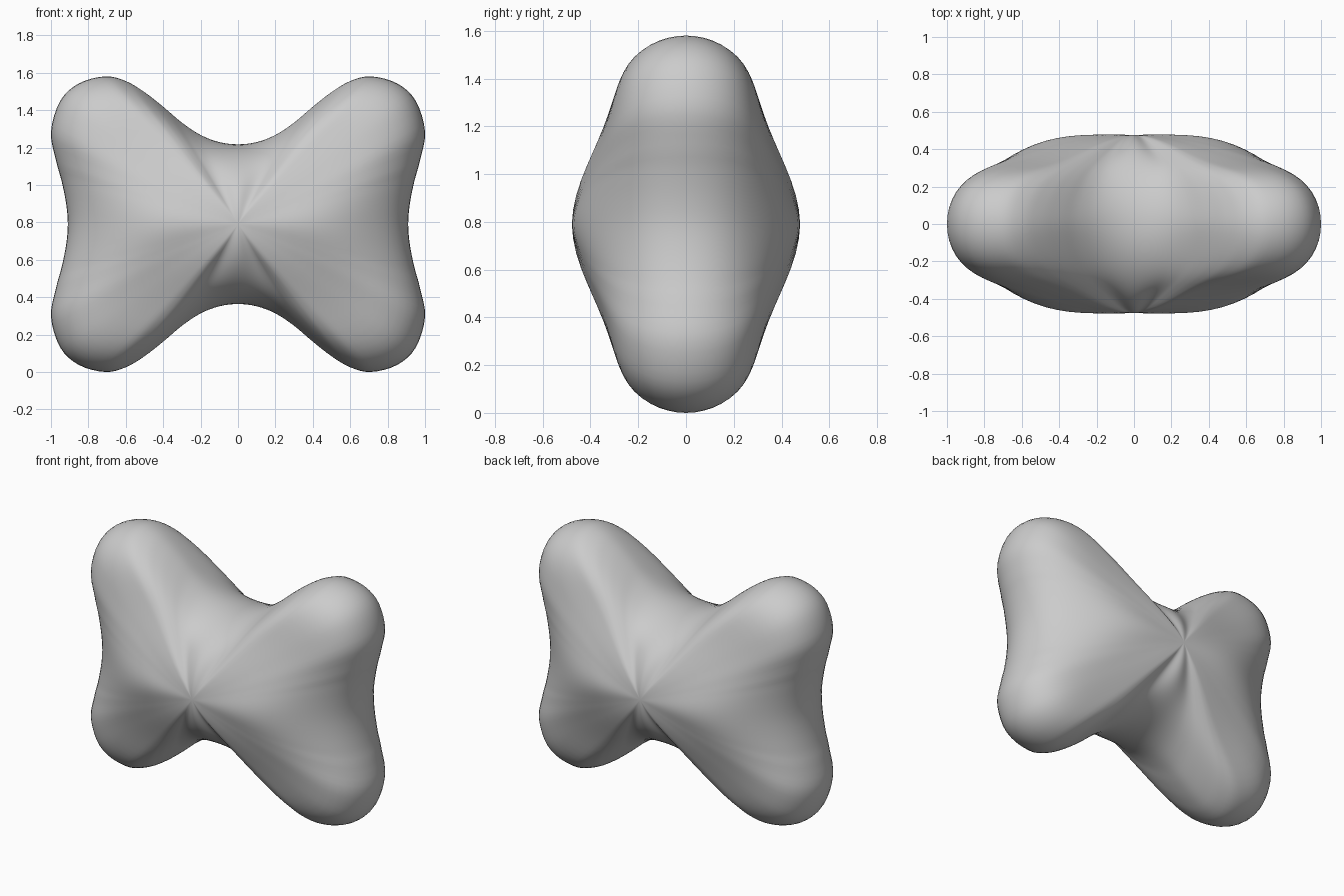
import bpy
import bmesh
from math import sin, cos, pi, sqrt, atan2
from mathutils import Vector

cube = bpy.data.objects.get("Cube")
if cube:
    bpy.data.objects.remove(cube, do_unlink=True)

DEPTH = 0.477      # half thickness at the middle
HEIGHT = 0.79      # height of the centre above the floor
RINGS = 20         # rings from the middle to the rim
STEPS = 4          # curve samples per outline point

# One quarter of the outline, from the waist round a lobe to the side
quarter = [(0, .427), (.1, .439), (.2, .477), (.3, .543), (.4, .628), (.5, .706),
           (.6, .765), (.71, .79), (.85, .753), (.95, .66), (1, .495),
           (.973, .34), (.943, .23), (.919, .11), (.91, 0)]


def mirrored_outline(pts):
    """Mirror the quarter into a closed loop."""
    half = pts + [(x, -z) for x, z in pts[-2::-1]]
    return [Vector(p) for p in half + [(-x, z) for x, z in half[-2:0:-1]]]


def smooth_loop(pts, steps):
    """Sample a closed Catmull-Rom curve through the points."""
    out = []
    n = len(pts)
    for i in range(n):
        a, b, c, d = (pts[(i + k) % n] for k in (-1, 0, 1, 2))
        for j in range(steps):
            t = j / steps
            out.append(b + (c - a) * (t / 2) + (a * 2 - b * 5 + c * 4 - d) * (t * t / 2)
                       + (b * 3 - a - c * 3 + d) * (t ** 3 / 2))
    return out


outline = smooth_loop(mirrored_outline(quarter), STEPS)
count = len(outline)


def rim_roundness(i):
    """Fullness of the surface where it turns over the rim."""
    p = outline[i]
    tangent = (outline[(i + 1) % count] - outline[i - 1]).normalized()
    facing = abs(p.x * tangent.y - p.y * tangent.x)
    angle = atan2(p.y, p.x)
    radius = .29 + cos(2 * angle) ** 2 * (.08 + .16 * sin(angle) ** 2)
    return sqrt(radius * facing) / DEPTH


def arm_hollow(p):
    """How much the surface sinks towards the lobes."""
    angle = atan2(p.y, p.x)
    return 1.15 * sin(2 * angle) ** 2 - .6 * cos(angle) ** 6


rim = [rim_roundness(i) for i in range(count)]
hollow = [arm_hollow(p) for p in outline]

# Body: concentric rings inside the outline, domed to the front and back
bm = bmesh.new()
edge_ring = [bm.verts.new((p.x, 0, p.y + HEIGHT)) for p in outline]
for side in (-1, 1):
    inner = None
    pole = bm.verts.new((0, side * DEPTH, HEIGHT))
    for k in range(1, RINGS + 1):
        u = pi / 2 * k / RINGS
        s = sin(u)
        ring = edge_ring
        if k < RINGS:
            ring = []
            for i, p in enumerate(outline):
                full = 1 + (rim[i] - 1) * s ** 6 - hollow[i] * s * s * (1 - s * s) ** 2
                ring.append(bm.verts.new((p.x * s, side * DEPTH * cos(u) * full,
                                          p.y * s + HEIGHT)))
        for i in range(count):
            j = (i + 1) % count
            if inner:
                bm.faces.new((inner[i], inner[j], ring[j], ring[i]))
            else:
                bm.faces.new((pole, ring[j], ring[i]))
        inner = ring

bmesh.ops.recalc_face_normals(bm, faces=bm.faces)
for face in bm.faces:
    face.smooth = True
mesh = bpy.data.meshes.new("bone_body")
bm.to_mesh(mesh)
bm.free()
body = bpy.data.objects.new("bone_body", mesh)
bpy.context.collection.objects.link(body)

# Plain grey finish
grey = bpy.data.materials.new("grey")
grey.use_nodes = True
colour = (.6, .6, .6, 1)
grey.diffuse_color = colour
grey.node_tree.nodes["Principled BSDF"].inputs["Base Color"].default_value = colour
mesh.materials.append(grey)
